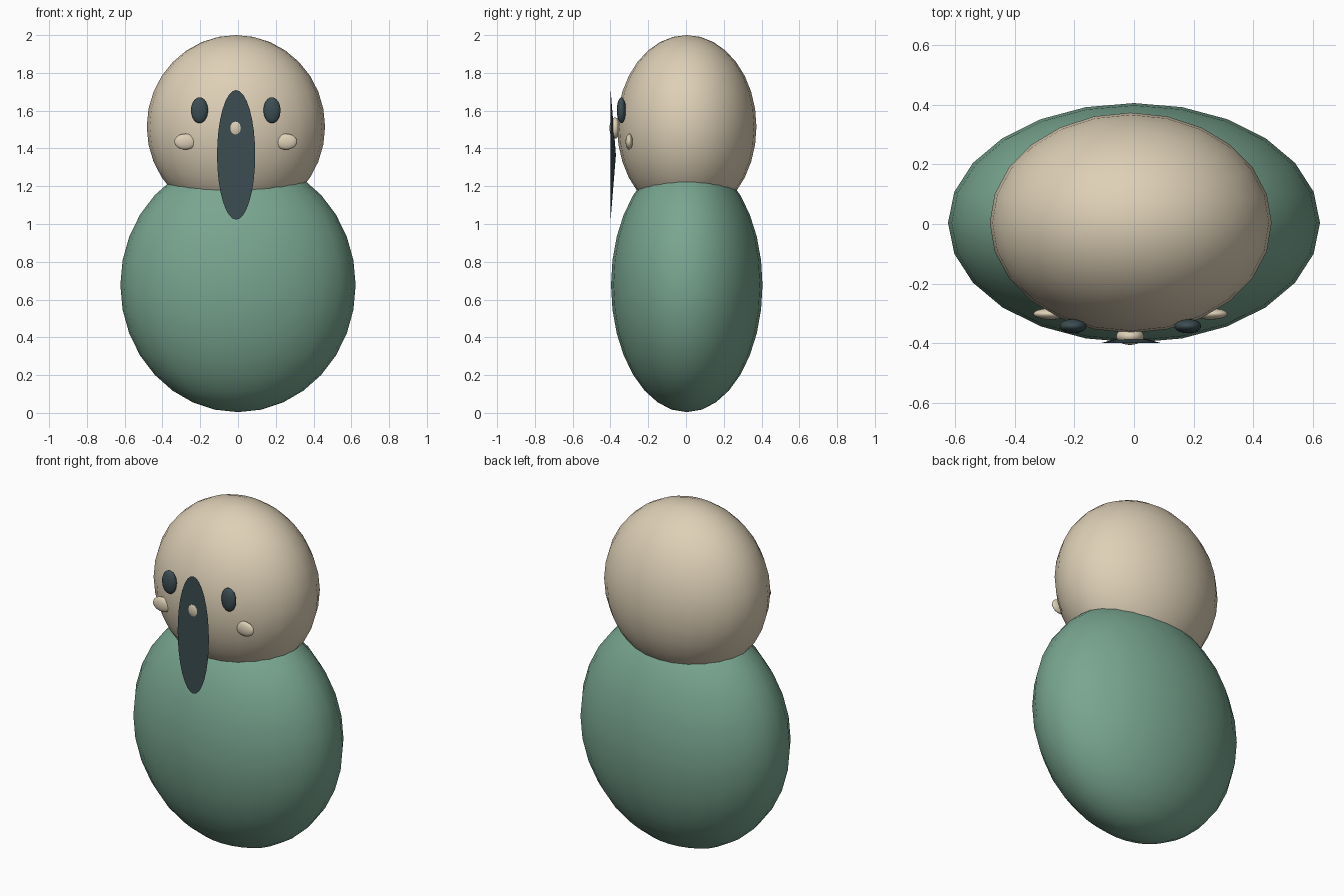
import bpy
import math

if "Cube" in bpy.data.objects:
    bpy.data.objects.remove(bpy.data.objects["Cube"])


def colour(name, rgb):
    mat = bpy.data.materials.new(name)
    mat.diffuse_color = (*rgb, 1.0)
    mat.use_nodes = True
    mat.node_tree.nodes["Principled BSDF"].inputs["Base Color"].default_value = mat.diffuse_color
    return mat


GREEN = colour("soft green", (0.19, 0.38, 0.28))
TAN = colour("warm tan", (0.73, 0.63, 0.47))
DARK = colour("dark slate", (0.045, 0.075, 0.085))


def finish(name, mat, angle):
    obj = bpy.context.object
    obj.name = name
    obj.data.materials.append(mat)
    bpy.ops.object.transform_apply(location=False, rotation=True, scale=True)
    bpy.ops.object.shade_smooth_by_angle(angle=math.radians(angle))
    return obj


def ellipsoid(name, centre, radii, mat):
    bpy.ops.mesh.primitive_uv_sphere_add(segments=24, ring_count=16, radius=1, location=centre)
    bpy.context.object.scale = radii
    return finish(name, mat, 60)


# Body and head
ellipsoid("body", (0, 0.004, 0.677), (0.623, 0.401, 0.673), GREEN)
ellipsoid("head", (-0.011, 0.004, 1.515), (0.472, 0.369, 0.485), TAN)

# Eyes and cheeks, mirrored about the slightly offset face centre line
for side, sign in (("left", -1), ("right", 1)):
    ellipsoid(side + "_eye", (-0.012 + sign * 0.192, -0.342, 1.602),
              (0.045, 0.024, 0.068), DARK)
    ellipsoid(side + "_cheek", (-0.012 + sign * 0.267, -0.301, 1.436),
              (0.058, 0.019, 0.042), TAN)

# Long thin beak: a shallow cone with its flat oval base facing forward
bpy.ops.mesh.primitive_cone_add(vertices=32, radius1=1, radius2=0, depth=1,
                                location=(-0.01, -0.385, 1.366),
                                rotation=(-math.pi / 2, 0, 0))
bpy.context.object.scale = (0.101, 0.343, 0.028)
finish("beak", DARK, 5)

# Small nose poking through the beak
ellipsoid("nose", (-0.013, -0.376, 1.508), (0.047, 0.029, 0.056), TAN)
